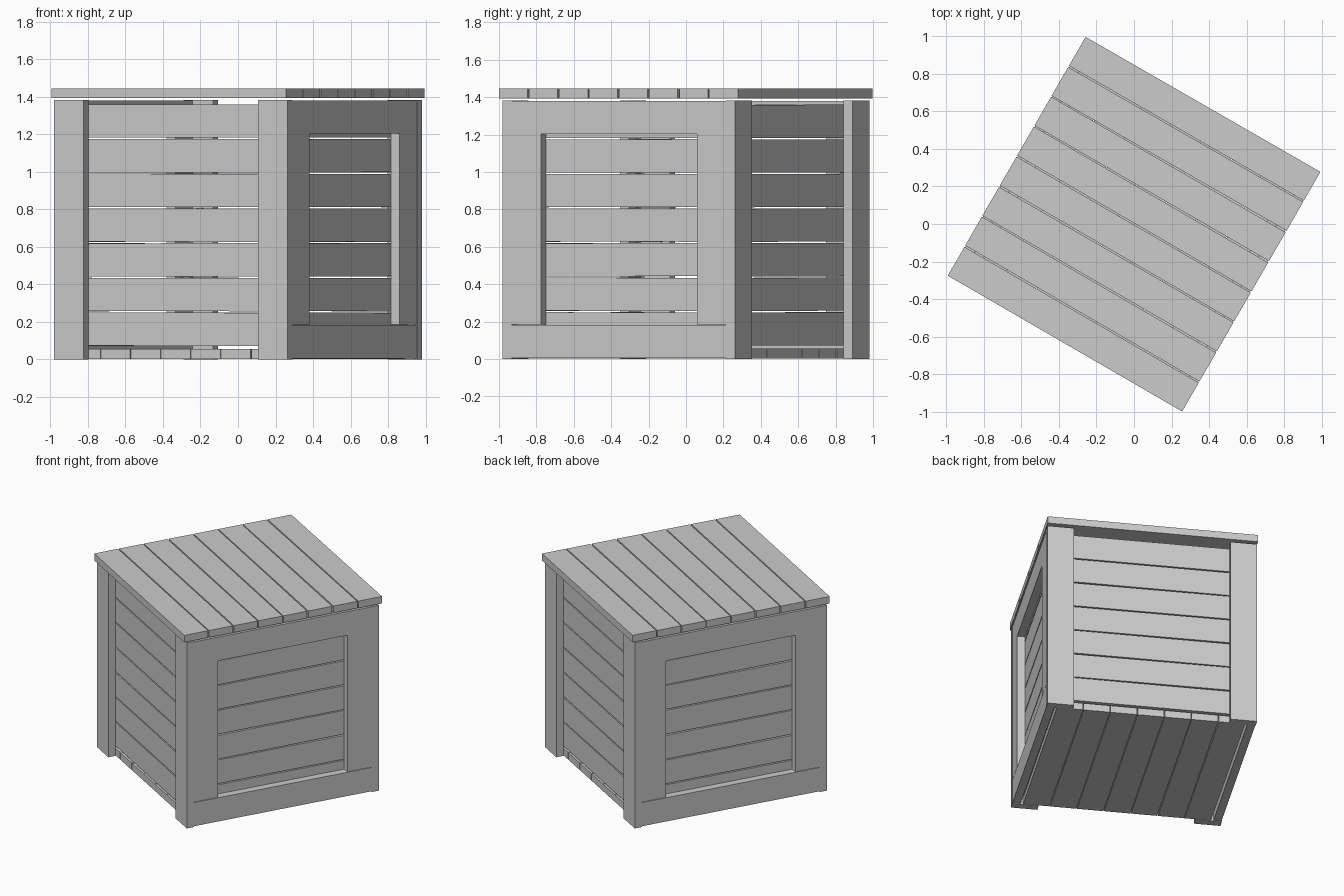
import bpy, math, random
from mathutils import Matrix

cube = bpy.data.objects.get("Cube")
if cube:
    bpy.data.objects.remove(cube, do_unlink=True)

random.seed(4)
grey = bpy.data.materials.new("grey_wood")
grey.use_nodes = True
colour = (0.6, 0.6, 0.6, 1)
grey.diffuse_color = colour
grey.node_tree.nodes["Principled BSDF"].inputs["Base Color"].default_value = colour

TURN = Matrix.Rotation(math.radians(-30), 4, "Z")   # the crate stands turned
T = 0.055        # board thickness
W = 0.18         # board width
PITCH = 0.185    # spacing of neighbouring boards
HALF = 0.717     # half width of the body
INNER = HALF - T
TOP = 1.383


def board(name, lo, hi, axis=None):
    """Box between two corners, skewed very slightly about an axis if given."""
    size = [b - a for a, b in zip(lo, hi)]
    centre = [(a + b) / 2 for a, b in zip(lo, hi)]
    bpy.ops.mesh.primitive_cube_add(size=1)
    ob = bpy.context.object
    ob.name = name
    tilt = Matrix.Identity(4)
    if axis:
        tilt = Matrix.Rotation(random.uniform(-0.003, 0.003), 4, axis)
    ob.data.transform(TURN @ Matrix.Translation(centre) @ tilt @ Matrix.Diagonal((*size, 1)))
    ob.data.materials.append(grey)
    return ob


def span(a, b, side):
    """Interval a..b, mirrored when side is -1."""
    return sorted((a * side, b * side))


# Lid boards
for i in range(8):
    v = (i - 3.5) * PITCH
    board("lid_board", (-0.722, v - 0.0885, 1.393), (0.722, v + 0.0885, 1.445), "Z")

# Floor boards
for i in range(7):
    u = (i - 3) * PITCH
    board("floor_board", (u - W / 2, -INNER, 0.003), (u + W / 2, INNER, T), "Z")

for side in (-1, 1):
    near, far = span(INNER, HALF, side)
    back, front = span(INNER - T, INNER - 0.001, side)

    # Corner posts on the two plain sides
    for end in (-1, 1):
        a, b = span(HALF - W, HALF + 0.002, end)
        board("corner_post", (a, near, 0), (b, far, TOP))

    # Framed sides: rails and stiles between the posts
    for z in (0.005, TOP - W):
        board("frame_rail", (near, -INNER, z), (far, INNER, z + W - 0.003))
    for end in (-1, 1):
        a, b = span(INNER - W, INNER, end)
        board("frame_stile", (near, a, W + 0.005), (far, b, TOP - W))

    # Horizontal wall slats behind the posts and frames
    for i in range(7):
        z = 0.072 + i * PITCH
        board("wall_slat", (back, -INNER, z), (front, INNER, z + 0.177), "X")
        board("wall_slat", (T - INNER, back, z), (INNER - T, front, z + 0.177), "Y")
